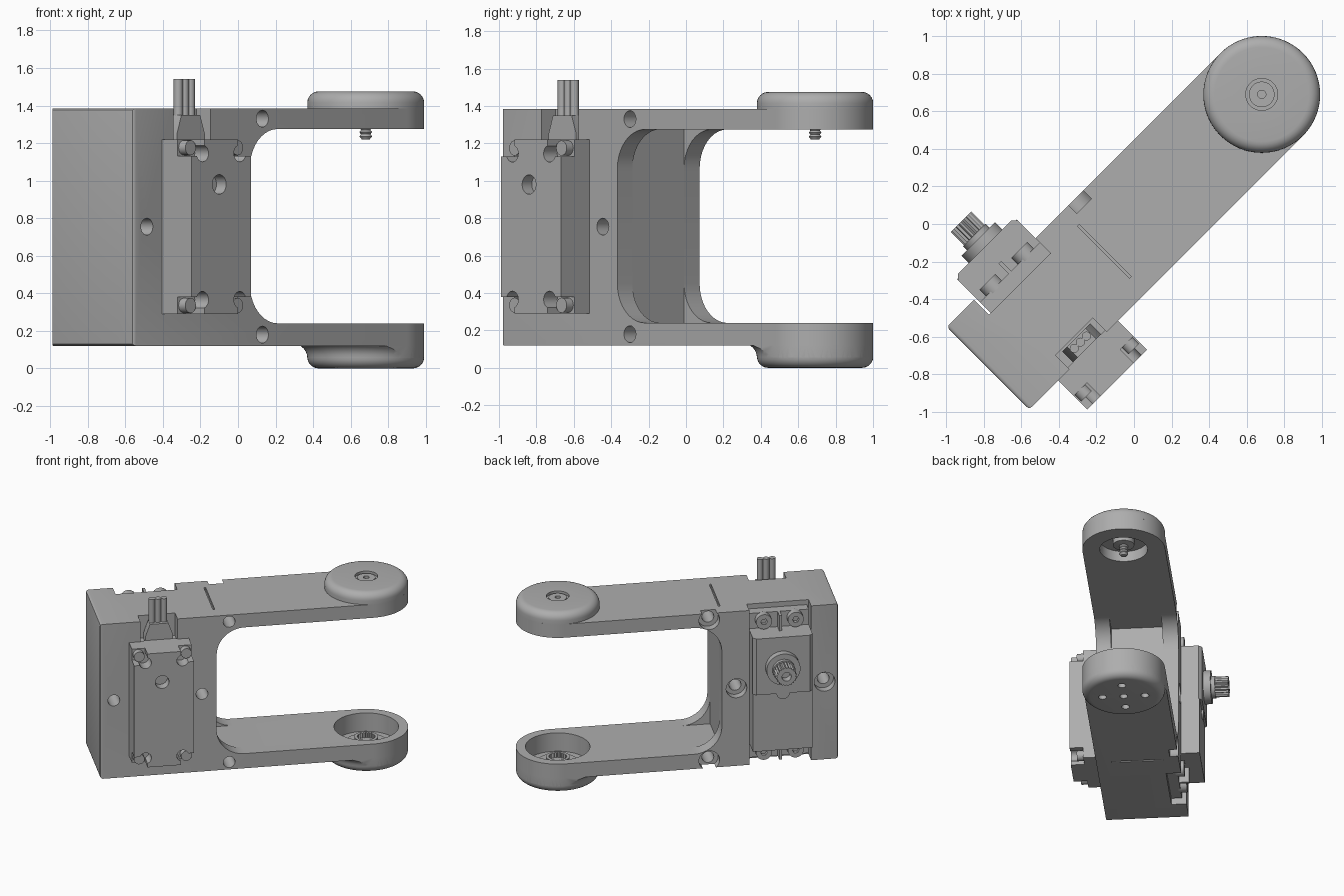
import bpy, bmesh, math
from mathutils import Matrix

cube = bpy.data.objects.get("Cube")
if cube:
    bpy.data.objects.remove(cube)

grey = bpy.data.materials.new("mid grey")
grey.use_nodes = True
COL = (0.42, 0.42, 0.42, 1)
grey.diffuse_color = COL
grey.node_tree.nodes["Principled BSDF"].inputs["Base Color"].default_value = COL

# Everything is built lengthwise along x, then turned by 45 degrees at the end
parts = []
V, R, END = 0.007, 0.311, 0.969        # centre line, half width, arm end


def finish(name, bm):
    bmesh.ops.recalc_face_normals(bm, faces=bm.faces)
    mesh = bpy.data.meshes.new(name)
    bm.to_mesh(mesh)
    bm.free()
    mesh.materials.append(grey)
    ob = bpy.data.objects.new(name, mesh)
    bpy.context.collection.objects.link(ob)
    parts.append(ob)
    return ob


def prism(name, pts, axis, lo, hi):
    """Extrude a 2D outline along z (points x, y) or y (points x, z)."""
    bm = bmesh.new()
    place = (lambda a, b, h: (a, b, h)) if axis == "z" else (lambda a, b, h: (a, h, b))
    ends = [[bm.verts.new(place(a, b, h)) for a, b in pts] for h in (lo, hi)]
    for e in ends:
        bm.faces.new(e)
    n = len(pts)
    for i in range(n):
        j = (i + 1) % n
        bm.faces.new((ends[0][i], ends[0][j], ends[1][j], ends[1][i]))
    return finish(name, bm)


def box(name, x0, x1, y0, y1, z0, z1):
    return prism(name, [(x0, y0), (x1, y0), (x1, y1), (x0, y1)], "z", z0, z1)


def arc(cx, cy, r, a0, a1, n=10):
    angles = [math.radians(a0 + (a1 - a0) * i / n) for i in range(n + 1)]
    return [(cx + r * math.cos(a), cy + r * math.sin(a)) for a in angles]


def cylinder(name, a, b, r, axis, lo, hi, n=32):
    return prism(name, arc(a, b, r, 0, 360, n)[:-1], axis, lo, hi)


def spline(name, a, b, r, axis, lo, hi, teeth=20):
    pts = []
    for i in range(teeth * 2):
        t, q = math.pi * i / teeth, r * (1 if i % 2 else 0.87)
        pts.append((a + q * math.cos(t), b + q * math.sin(t)))
    return prism(name, pts, axis, lo, hi)


def lathe(name, profile, n=64):
    bm = bmesh.new()
    vs = [bm.verts.new((r, 0, z)) for r, z in profile]
    es = [bm.edges.new(p) for p in zip(vs, vs[1:])]
    bmesh.ops.spin(bm, geom=vs + es, cent=(0, 0, 0), axis=(0, 0, 1),
                   angle=math.tau, steps=n, use_duplicate=False)
    bmesh.ops.remove_doubles(bm, verts=bm.verts, dist=1e-4)
    bmesh.ops.translate(bm, vec=(END, V, 0), verts=bm.verts)
    return finish(name, bm)


def boolean(target, tool, operation="DIFFERENCE"):
    mod = target.modifiers.new("cut", "BOOLEAN")
    mod.operation, mod.solver, mod.object = operation, "EXACT", tool
    bpy.context.view_layer.objects.active = target
    bpy.ops.object.modifier_apply(modifier=mod.name)
    parts.remove(tool)
    bpy.data.objects.remove(tool)


# Bracket: rounded plan, softened butt end, fork opening with corner ribs
plan = [(-1.093, V - R)] + arc(END, V, R, -90, 90, 40) + [(-1.093, V + R)]
bracket = prism("bracket", plan, "z", 0.12, 1.385)
bm = bmesh.new()
bm.from_mesh(bracket.data)
butt = [e for e in bm.edges if all(v.co.x < -1.09 for v in e.verts)]
bmesh.ops.bevel(bm, geom=butt, offset=0.02, segments=3, profile=0.5, affect="EDGES")
bm.to_mesh(bracket.data)
bm.free()

fork = [(2, 0.24)] + arc(-0.005, 0.45, 0.21, 270, 180) \
    + arc(-0.005, 1.065, 0.21, 180, 90) + [(2, 1.275)]
boolean(bracket, prism("fork_cut", fork, "y", -1, 1))
boolean(bracket, box("rib_cut", -0.216, 0.2, -0.19, 0.2, 0.24, 1.275))
for z0, z1 in ((1.36, 1.5), (0, 0.145)):
    boolean(bracket, box("slit_cut", -0.222, -0.208, -0.187, 0.205, z0, z1))

# Motor recess, cable channel, bolt holes with counterbores
boolean(bracket, box("recess_cut", -0.888, -0.422, 0.205, 1, 0, 2))
boolean(bracket, box("channel_cut", -0.79, -0.51, -1, -0.198, 1.2, 2))
for x, z in ((-0.12, 1.33), (-0.12, 0.18), (-0.99, 0.755), (-0.325, 0.755)):
    boolean(bracket, cylinder("bolt_cut", x, z, 0.045, "y", -1, 1, 24))
    boolean(bracket, cylinder("bore_cut", x, z, 0.078, "y", 0.255, 1, 32))
boolean(bracket, cylinder("upper_pocket", END, V, 0.18, "z", 1.2, 1.36, 48))

# Upper pivot cap and its threaded screw
lathe("upper_cap", [(0, 1.38), (R, 1.38)] + arc(R - 0.06, 1.415, 0.06, 0, 90, 6)
      + [(0.085, 1.475), (0.085, 1.455), (0.068, 1.455), (0.068, 1.465),
         (0.022, 1.465), (0.022, 1.44), (0, 1.44)])
thread = [(0.034 if i % 2 else 0.025, 1.225 + 0.011 * i) for i in range(8)]
lathe("pivot_screw", [(0, 1.22), (0.022, 1.22)] + thread
      + [(0.08, 1.31), (0.08, 1.37), (0, 1.37)], 24)

# Lower pivot pad: flared foot trimmed to the arm outline
pad = lathe("lower_pad", [(0, 0)] + arc(R - 0.06, 0.06, 0.06, -90, 0, 6)
            + arc(R + 0.075, 0.055, 0.075, 180, 95, 6) + [(0.4, 0.135), (0, 0.135)])
boolean(pad, prism("pad_trim", plan, "z", -0.1, 0.125), "INTERSECT")
for ob in (bracket, pad):
    boolean(ob, cylinder("lower_pocket", END, V, 0.24, "z", 0.09, 0.3, 48))
for dx, dy in ((0, 0), (1, 0), (-1, 0), (0, 1), (0, -1)):
    boolean(pad, cylinder("pad_hole", END + 0.16 * dx, V + 0.16 * dy, 0.03,
                          "z", -0.1, 0.06, 20))
lathe("horn_disc", [(0, 0.08), (0.155, 0.08), (0.155, 0.115), (0, 0.115)], 48)
hub = cylinder("horn_hub", END, V, 0.088, "z", 0.1, 0.16)
boolean(hub, spline("hub_cut", END, V, 0.07, "z", 0.12, 0.3))

# Motor front case with notched corners, case screws and rear bearing hole
XL, XR, ZB, ZT = -0.875, -0.424, 0.29, 1.22
case = box("motor_front_case", XL, XR, -0.523, -0.29, ZB, ZT)
boolean(case, cylinder("bearing_cut", -0.664, 0.98, 0.052, "y", -1, -0.45))
for x, sx in ((XL, 1), (XR, -1)):
    for z, sz in ((ZB, 1), (ZT, -1)):
        xs, zs = sorted((x - sx, x + sx * 0.1)), sorted((z - sz, z + sz * 0.09))
        boolean(case, box("corner_cut", *xs, -1, -0.42, *zs))
        boolean(case, cylinder("scoop_cut", x + sx * 0.085, z + sz * 0.075,
                               0.045, "y", -1, -0.42, 20))
        cylinder("case_screw", x + sx * 0.048, z + sz * 0.045, 0.04, "y", -0.47, -0.4, 20)

# Cable plug and three wires
plug = [(-0.75, 1.2), (-0.54, 1.2), (-0.54, 1.25), (-0.575, 1.35),
        (-0.715, 1.35), (-0.75, 1.25)]
prism("cable_plug", plug, "y", -0.29, -0.21)
for i in (-1, 0, 1):
    cylinder("wire", -0.647 + 0.046 * i, -0.243, 0.024, "z", 1.34, 1.54, 16)

# Motor rear case: gearbox cover above, plain cover below
gear = [(XL, 0.2), (XR, 0.2), (XR, 0.45), (XR - 0.025, 0.475), (XL + 0.025, 0.475), (XL, 0.45)]
prism("gearbox_cover", gear, "z", 0.76, ZT)
box("rear_cover", XL, XR, 0.2, 0.458, ZB, 0.76)
cylinder("cover_tab", -0.65, 0.76, 0.05, "y", 0.4, 0.47, 24)

# Mounting ears with screws and a stiffening rib
for z0, z1, zs in ((ZT, 1.345, 1.29), (0.165, ZB, 0.22)):
    ear = box("mounting_ear", XL, XR, 0.2, 0.285, z0, z1)
    box("ear_rib", -0.66, -0.64, 0.28, 0.36, min(z0, zs), max(z1, zs))
    for x in (-0.77, -0.53):
        screw = cylinder("ear_screw", x, zs, 0.06, "y", 0.27, 0.335, 24)
        boolean(screw, cylinder("socket_cut", x, zs, 0.025, "y", 0.305, 1, 6))

# Output shaft
cylinder("shaft_collar", -0.643, 0.98, 0.127, "y", 0.46, 0.53, 40)
cylinder("shaft_neck", -0.643, 0.98, 0.085, "y", 0.52, 0.56)
shaft = spline("output_shaft", -0.643, 0.98, 0.078, "y", 0.55, 0.66)
boolean(shaft, cylinder("shaft_bore", -0.643, 0.98, 0.035, "y", 0.6, 1, 20))

# Turn into place and shade
turn = Matrix.Rotation(math.radians(45), 4, "Z")
bpy.ops.object.select_all(action="DESELECT")
for ob in parts:
    ob.data.transform(turn)
    ob.select_set(True)
bpy.context.view_layer.objects.active = bracket
bpy.ops.object.shade_smooth_by_angle(angle=math.radians(30))
